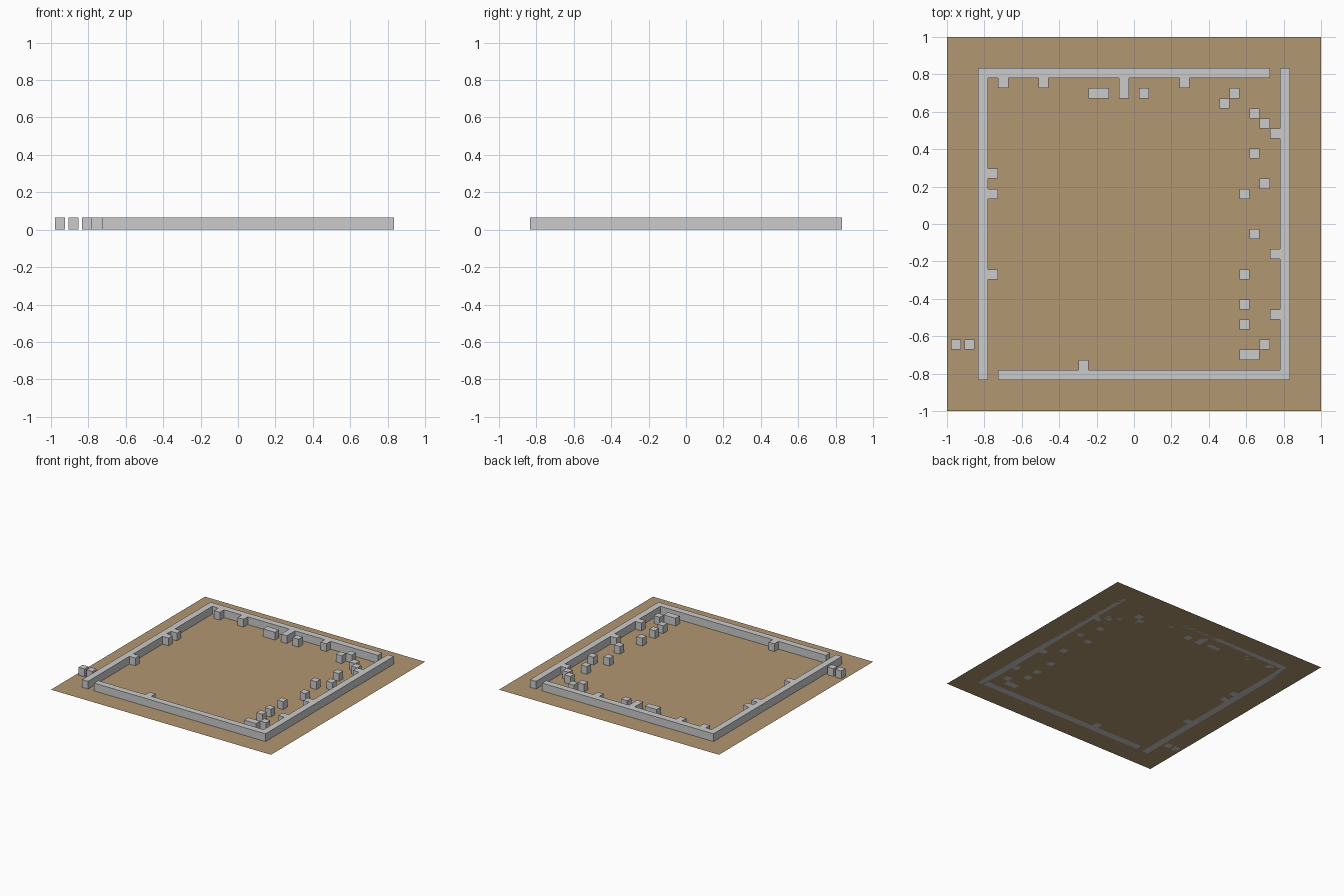
import bpy
import bmesh
from mathutils import Matrix, Vector

if "Cube" in bpy.data.objects:
    bpy.data.objects.remove(bpy.data.objects["Cube"])

U = 2 / 37.2        # grid cell size: 31 x 31 cells, ground 1.2 times wider
H = 0.064           # block height


def add_box(bm, cx, cy, nx=1, ny=1):
    """Box standing on z = 0, centre in cell units, size in cells."""
    mat = Matrix.Translation(Vector((cx * U, cy * U, H / 2))) @ Matrix.Diagonal((nx * U, ny * U, H, 1))
    bmesh.ops.create_cube(bm, size=1, matrix=mat)


def make_object(name, bm):
    mesh = bpy.data.meshes.new(name)
    bm.to_mesh(mesh)
    bm.free()
    obj = bpy.data.objects.new(name, mesh)
    bpy.context.collection.objects.link(obj)
    return obj


def boxes(name, cells):
    """Each entry: first column, first row, columns, rows (grid cells 0..30)."""
    bm = bmesh.new()
    for i, j, nx, ny in cells:
        add_box(bm, i + nx / 2 - 15.5, j + ny / 2 - 15.5, nx, ny)
    return make_object(name, bm)


# Ground sheet
bm = bmesh.new()
bmesh.ops.create_grid(bm, x_segments=1, y_segments=1, size=1)
ground = make_object("ground", bm)
sand = bpy.data.materials.new("sand")
sand.diffuse_color = (0.45, 0.31, 0.17, 1)
sand.use_nodes = True
sand.node_tree.nodes["Principled BSDF"].inputs["Base Color"].default_value = sand.diffuse_color
ground.data.materials.append(sand)

# Outer walls, with openings at two opposite corners
boxes("left_wall", [(0, 0, 1, 31)])
boxes("right_wall", [(30, 0, 1, 31)])
boxes("back_wall", [(1, 30, 28, 1)])
boxes("front_wall", [(2, 0, 28, 1)])

# Stubs attached to the inside of the walls
boxes("left_stubs", [(1, j, 1, 1) for j in (10, 18, 20)])
boxes("right_stubs", [(29, j, 1, 1) for j in (6, 12, 24)])
boxes("back_stubs", [(i, 29, 1, 1) for i in (2, 6, 20)] + [(14, 28, 1, 2)])
boxes("front_stub", [(10, 1, 1, 1)])

# Loose blocks inside the walls
boxes("back_blocks", [(11, 28, 2, 1), (16, 28, 1, 1), (25, 28, 1, 1), (24, 27, 1, 1)])
single = [(27, 26), (28, 25), (27, 22), (28, 19), (26, 18), (27, 14),
          (26, 10), (26, 7), (26, 5), (28, 3)]
boxes("right_blocks", [(i, j, 1, 1) for i, j in single] + [(26, 2, 2, 1)])

# Two marker blocks outside the left wall
for name, x in (("outer_marker", -17.7), ("inner_marker", -16.35)):
    bm = bmesh.new()
    add_box(bm, x, -12)
    make_object(name, bm)
